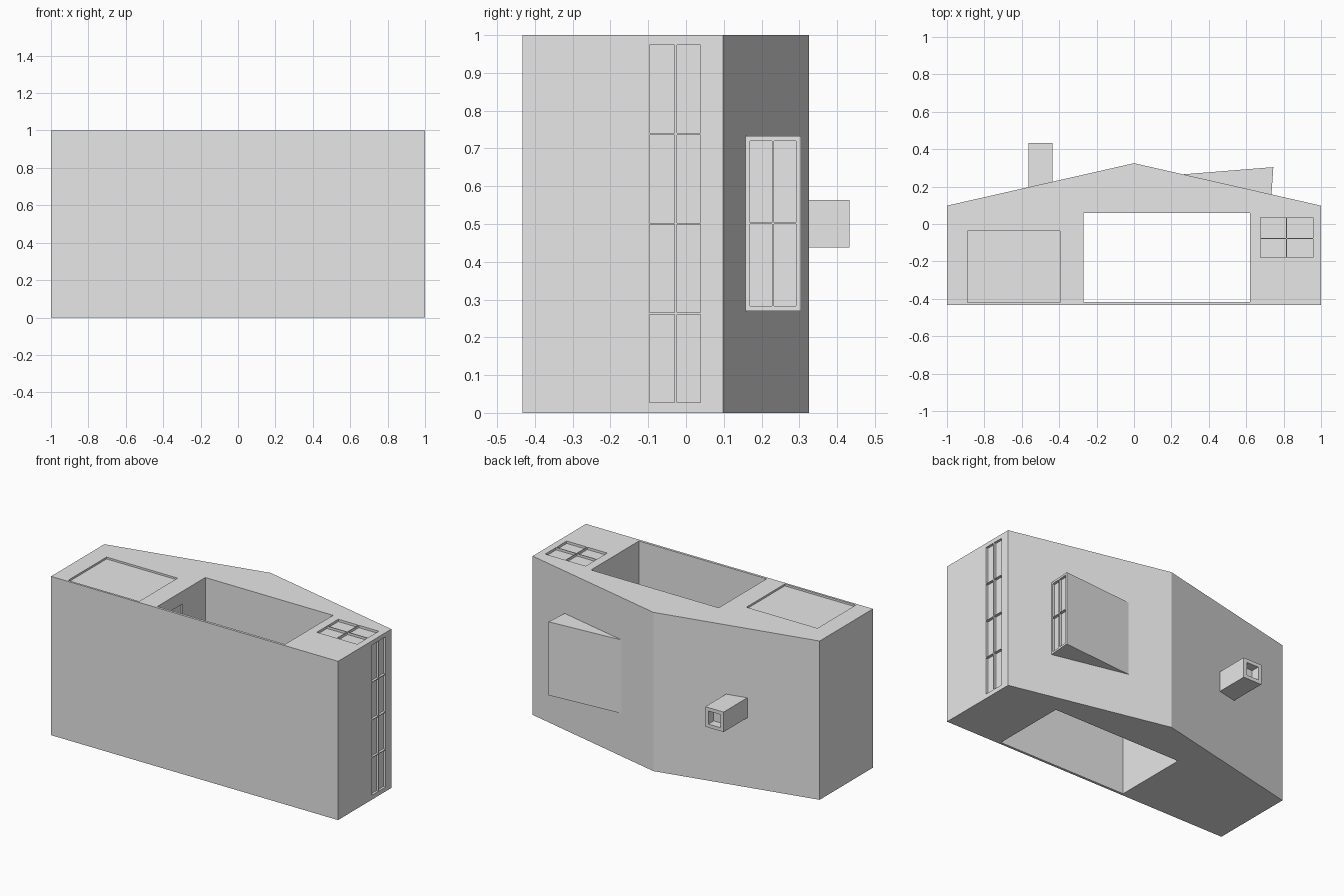
import bpy, bmesh

if "Cube" in bpy.data.objects:
    bpy.data.objects.remove(bpy.data.objects["Cube"])

grey = bpy.data.materials.new("plain grey")
grey.diffuse_color = (0.8, 0.8, 0.8, 1)
grey.use_nodes = True
grey.node_tree.nodes["Principled BSDF"].inputs["Base Color"].default_value = grey.diffuse_color


def prism(name, pts, z0, z1):
    """Extrude an xy profile from z0 to z1."""
    bm = bmesh.new()
    face = bm.faces.new([bm.verts.new((x, y, z0)) for x, y in pts])
    out = bmesh.ops.extrude_face_region(bm, geom=[face])["geom"]
    for v in out:
        if isinstance(v, bmesh.types.BMVert):
            v.co.z = z1
    bmesh.ops.recalc_face_normals(bm, faces=bm.faces)
    me = bpy.data.meshes.new(name)
    bm.to_mesh(me)
    bm.free()
    me.materials.append(grey)
    ob = bpy.data.objects.new(name, me)
    bpy.context.collection.objects.link(ob)
    return ob


def box(name, x0, x1, y0, y1, z0, z1):
    return prism(name, [(x0, y0), (x1, y0), (x1, y1), (x0, y1)], z0, z1)


def carve(target, cutters):
    """Cut every cutter out of the target, then remove the cutters."""
    for c in cutters:
        c.hide_render = True
        m = target.modifiers.new("cut", "BOOLEAN")
        m.operation, m.object, m.solver = "DIFFERENCE", c, "EXACT"
    dg = bpy.context.evaluated_depsgraph_get()
    me = bpy.data.meshes.new_from_object(target.evaluated_get(dg))
    target.modifiers.clear()
    target.data = me
    for c in cutters:
        bpy.data.objects.remove(c)


# House body: gabled profile with a tall opening through it
house = prism("house_body", [(-1, -0.4325), (1, -0.4325), (1, 0.098),
                             (0, 0.325), (-1, 0.098)], 0, 1)
cuts = [box("opening", -0.27, 0.62, -0.417, 0.06, -0.1, 1.1),
        box("garage_recess", -0.89, -0.395, -0.419, -0.037, 0.988, 1.1),
        box("inner_door_recess", -0.28, -0.2, -0.412, -0.165, 0.77, 0.92)]

# Four-pane gable window
for x0, x1 in ((0.675, 0.813), (0.818, 0.957)):
    for y0, y1 in ((-0.18, -0.079), (-0.074, 0.034)):
        cuts.append(box("gable_pane", x0, x1, y0, y1, 0.985, 1.1))

# Long side window: two columns, four rows
for y0, y1 in ((-0.096, -0.031), (-0.024, 0.039)):
    for i in range(4):
        z0 = 0.028 + i * 0.2375
        cuts.append(box("side_pane", 0.985, 1.1, y0, y1, z0, z0 + 0.233))
carve(house, cuts)


# Dormer with a slightly leaning face and four panes
def face_x(y):
    return 0.735 + (y - 0.157) * 0.068


dormer = prism("dormer", [(0.262, 0.2655), (0.68, 0.13), (face_x(0.13), 0.13),
                          (face_x(0.304), 0.304)], 0.27, 0.733)
panes = []
for y0, y1 in ((0.169, 0.228), (0.233, 0.291)):
    for z0, z1 in ((0.283, 0.5), (0.504, 0.72)):
        panes.append(prism("dormer_pane", [(face_x(y0) - 0.015, y0), (0.8, y0),
                                           (0.8, y1), (face_x(y1) - 0.015, y1)], z0, z1))
carve(dormer, panes)

# Chimney with a hollow top
chimney = box("chimney", -0.565, -0.437, 0.17, 0.4325, 0.438, 0.564)
carve(chimney, [box("flue", -0.543, -0.459, 0.38, 0.5, 0.46, 0.542)])
